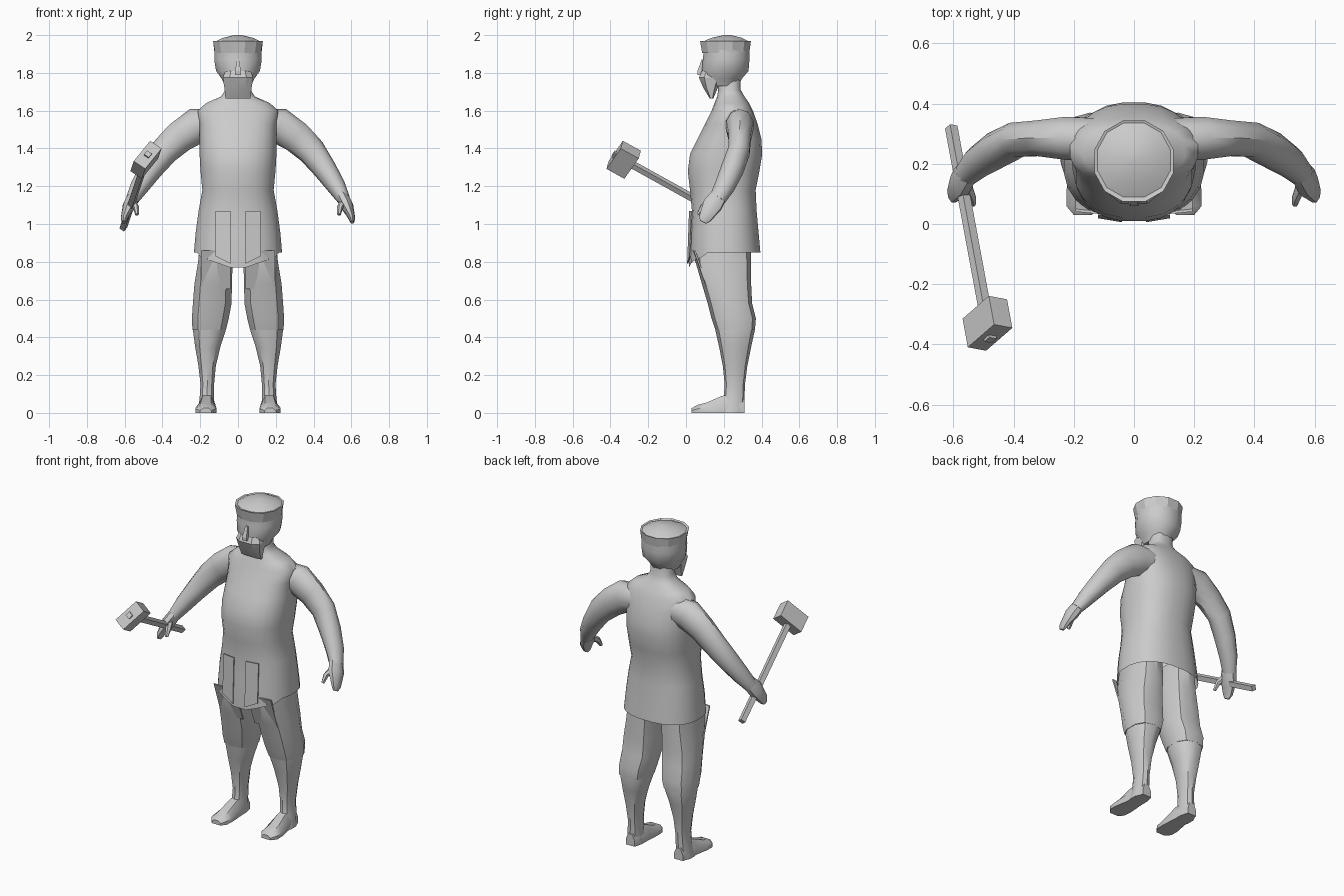
import bpy, bmesh, math
from mathutils import Vector, Matrix

cube = bpy.data.objects.get("Cube")
if cube:
    bpy.data.objects.remove(cube, do_unlink=True)

grey = bpy.data.materials.new("plain grey")
grey.use_nodes = True
tone = (0.6, 0.6, 0.6, 1)
grey.diffuse_color = tone
grey.node_tree.nodes["Principled BSDF"].inputs["Base Color"].default_value = tone


def finish(name, bm, smooth=40):
    bmesh.ops.recalc_face_normals(bm, faces=bm.faces)
    mesh = bpy.data.meshes.new(name)
    bm.to_mesh(mesh)
    bm.free()
    mesh.materials.append(grey)
    obj = bpy.data.objects.new(name, mesh)
    bpy.context.collection.objects.link(obj)
    if smooth:
        bpy.ops.object.select_all(action="DESELECT")
        obj.select_set(True)
        bpy.context.view_layer.objects.active = obj
        bpy.ops.object.shade_smooth_by_angle(angle=math.radians(smooth))
    return obj


def skin(bm, rings, cap_start=True, cap_end=True):
    loops = [[bm.verts.new(p) for p in ring] for ring in rings]
    n = len(loops[0])
    for a, b in zip(loops, loops[1:]):
        for i in range(n):
            j = (i + 1) % n
            bm.faces.new((a[i], a[j], b[j], b[i]))
    if cap_start:
        bm.faces.new(loops[0])
    if cap_end:
        bm.faces.new(loops[-1])
    return loops


def oval(n, power=2.0):
    # Unit outline, squarer as the power rises
    out = []
    for i in range(n):
        a = math.tau * (i + 0.5) / n
        c, s = math.cos(a), math.sin(a)
        out.append((math.copysign(abs(c) ** (2 / power), c),
                    math.copysign(abs(s) ** (2 / power), s)))
    return out


def stack(sections, n, power=2.0, side=1):
    # Sections: z, x low, x high, y low, y high
    rings = []
    for z, x0, x1, y0, y1 in sections:
        cx, cy, rx, ry = (x0 + x1) / 2, (y0 + y1) / 2, (x1 - x0) / 2, (y1 - y0) / 2
        rings.append([Vector((side * (cx + rx * u), cy + ry * v, z)) for u, v in oval(n, power)])
    return rings


def tube(path, n, side=1):
    # Path: x, y, z, radius front to back, radius across
    pts = [Vector(p[:3]) for p in path]
    rings = []
    for i, p in enumerate(path):
        t = (pts[min(i + 1, len(pts) - 1)] - pts[max(i - 1, 0)]).normalized()
        a = Vector((0, 1, 0))
        a = (a - t * a.dot(t)).normalized()
        b = t.cross(a)
        ring = [pts[i] + a * p[3] * u + b * p[4] * v for u, v in oval(n)]
        rings.append([Vector((side * q.x, q.y, q.z)) for q in ring])
    return rings


def plate(name, corners, push):
    # Flat panel with a small thickness
    bm = bmesh.new()
    skin(bm, [[Vector(c) for c in corners], [Vector(c) + Vector(push) for c in corners]])
    return finish(name, bm, 0)


# Torso with neck and flaring tunic skirt
bm = bmesh.new()
torso = [(0.85, .235, .015, .395), (0.96, .225, .02, .385), (1.07, .21, .03, .375),
         (1.18, .19, .02, .37), (1.28, .2, .008, .39), (1.37, .205, .02, .405),
         (1.45, .205, .06, .4), (1.53, .205, .1, .38), (1.6, .215, .135, .355),
         (1.64, .17, .15, .335), (1.675, .09, .165, .31), (1.71, .068, .17, .29),
         (1.8, .068, .17, .29)]
loops = skin(bm, stack([(z, -w, w, a, b) for z, w, a, b in torso], 24, 2.4), cap_start=False)
for v in loops[0]:
    # Front hem drops to a point
    if v.co.y < 0.1:
        v.co.z = 0.755 + 0.35 * abs(v.co.x)
finish("tunic_torso", bm, 50)

# Front strips of the tunic
for side, label in ((1, "left"), (-1, "right")):
    plate(label + "_tunic_strip",
          [(side * x, y, z) for x, y, z in
           ((.04, .022, 1.07), (.12, .035, 1.07), (.12, .025, .83), (.04, .012, .79))],
          (0, -.006, 0))

# Head
bm = bmesh.new()
head = [(1.73, .07, .1, .28), (1.77, .09, .085, .3), (1.81, .12, .08, .335),
        (1.87, .13, .085, .34), (1.92, .128, .09, .34), (1.965, .125, .085, .34),
        (1.985, .085, .13, .3), (2.0, .02, .2, .24)]
skin(bm, stack([(z, -w, w, a, b) for z, w, a, b in head], 12, 2.1))
finish("head", bm, 35)

# Headband, raised at the back edge
bm = bmesh.new()
band = stack([(1.905, -.125, .125, .082, .335), (1.968, -.136, .136, .07, .348),
              (1.962, -.115, .115, .09, .33)], 12, 2.1)
for p in band[0]:
    if p.y > 0.2:
        p.z -= 0.03
skin(bm, band, cap_start=False, cap_end=False)
finish("headband", bm, 0)

# Beard wedge and nose
bm = bmesh.new()
skin(bm, stack([(1.665, -.07, .07, .125, .145), (1.72, -.076, .076, .09, .17),
                (1.775, -.085, .085, .065, .2), (1.81, -.07, .07, .08, .2)], 8, 3))
finish("beard", bm, 30)
bm = bmesh.new()
skin(bm, stack([(1.79, -.02, .02, .055, .11), (1.81, -.018, .018, .055, .11),
                (1.87, -.01, .01, .08, .11)], 4, 3))
finish("nose", bm, 0)

arm = [(.13, .28, 1.53, .075, .08), (.22, .285, 1.52, .075, .095), (.31, .285, 1.46, .062, .085),
       (.39, .28, 1.385, .06, .075), (.46, .245, 1.29, .062, .062), (.52, .205, 1.2, .055, .05),
       (.56, .165, 1.13, .045, .035)]
hand = [(.55, .175, 1.15, .045, .034), (.575, .14, 1.1, .055, .036), (.59, .12, 1.065, .045, .026),
        (.603, .1, 1.03, .035, .018), (.605, .09, 1.01, .02, .01)]
thumb = [(.56, .14, 1.12, .02, .02), (.54, .09, 1.09, .018, .016), (.535, .065, 1.05, .01, .01)]
thigh = [(.95, .03, .2, .06, .34), (.8, .025, .215, .05, .345), (.68, .028, .235, .085, .345),
         (.58, .03, .243, .115, .35), (.5, .045, .248, .135, .37), (.44, .06, .245, .155, .365)]
shin = [(.52, .06, .235, .14, .355), (.44, .06, .243, .155, .365), (.35, .09, .23, .175, .345),
        (.25, .115, .212, .195, .325), (.15, .125, .2, .205, .312), (.08, .125, .205, .2, .31),
        (0, .12, .215, .17, .31)]

for side, label in ((1, "left"), (-1, "right")):
    # Arm, hand and thumb
    for part, path, n in (("arm", arm, 10), ("hand", hand, 8), ("thumb", thumb, 6)):
        bm = bmesh.new()
        skin(bm, tube(path, n, side))
        finish(label + "_" + part, bm, 45)

    # Trouser leg and lower leg
    for part, sections, n, power in (("trouser_leg", thigh, 10, 2.5), ("lower_leg", shin, 10, 2.2)):
        bm = bmesh.new()
        skin(bm, stack(sections, n, power, side))
        finish(label + "_" + part, bm, 40)

    # Foot, lofted from heel to toe
    bm = bmesh.new()
    rings = []
    for y, x0, x1, top in ((.31, .135, .195, .07), (.27, .125, .205, .1), (.19, .12, .21, .09),
                           (.11, .115, .225, .055), (.06, .118, .225, .042), (.03, .14, .2, .025)):
        m, r = (x0 + x1) / 2, (x1 - x0) / 2
        rings.append([Vector((side * x, y, z)) for x, z in
                      ((x0, 0), (x1, 0), (x1, top * .5), (m + r * .5, top),
                       (m - r * .5, top), (x0, top * .5))])
    skin(bm, rings)
    finish(label + "_foot", bm, 40)

    # Hanging panel over the thigh
    plate(label + "_thigh_panel",
          [(side * x, y, z) for x, y, z in
           ((.04, .035, .86), (.195, .05, .86), (.195, .12, .655), (.04, .115, .655))],
          (0, -.009, 0))

# Hammer: frame follows the handle direction
along = Vector((.12, -.65, .36)).normalized()
long_axis = Vector((.57, .33, .75))
long_axis = (long_axis - along * long_axis.dot(along)).normalized()
across = along.cross(long_axis)


def hammer_block(name, centre, size):
    bm = bmesh.new()
    bmesh.ops.create_cube(bm, size=1)
    turn = Matrix((long_axis, along, across)).transposed().to_4x4()
    bm.transform(Matrix.Translation(centre) @ turn @ Matrix.Diagonal((*size, 1)))
    return finish(name, bm, 0)


head_centre = Vector((-.487, -.33, 1.34))
hammer_block("hammer_head", head_centre, (.158, .11, .074))
start, end = head_centre - along * .755, head_centre + along * .065
hammer_block("hammer_handle", (start + end) / 2, (.03, (end - start).length, .03))
